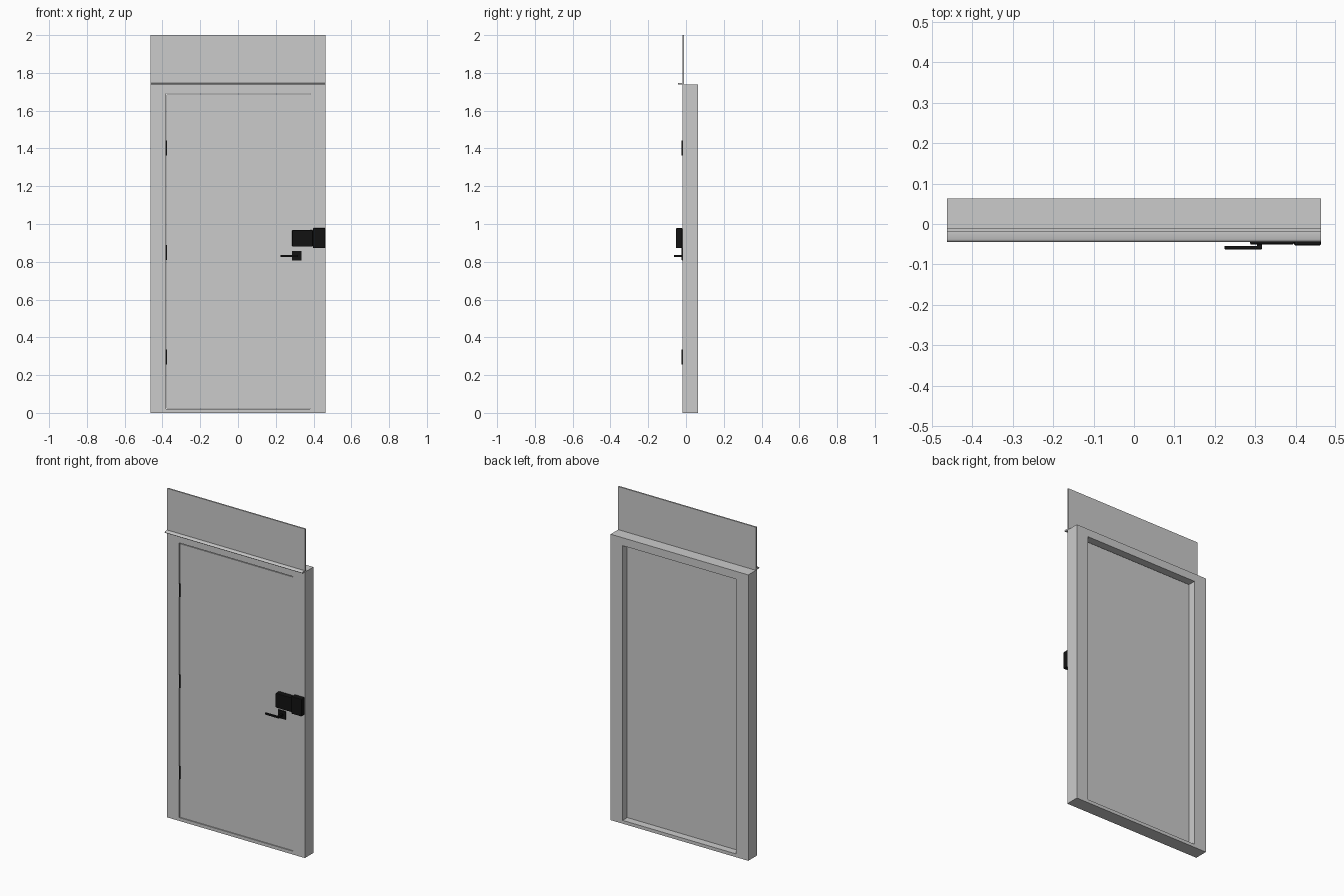
import bpy, bmesh
from math import radians

if "Cube" in bpy.data.objects:
    bpy.data.objects.remove(bpy.data.objects["Cube"])

black = bpy.data.materials.new("black_metal")
black.diffuse_color = (0.006, 0.006, 0.006, 1)
black.use_nodes = True
black.node_tree.nodes["Principled BSDF"].inputs["Base Color"].default_value = black.diffuse_color


def finish(name, bm, mat=None, bevel=0):
    bmesh.ops.recalc_face_normals(bm, faces=bm.faces)
    me = bpy.data.meshes.new(name)
    bm.to_mesh(me)
    bm.free()
    ob = bpy.data.objects.new(name, me)
    bpy.context.collection.objects.link(ob)
    if mat:
        me.materials.append(mat)
    if bevel:
        m = ob.modifiers.new("bevel", 'BEVEL')
        m.width, m.segments = bevel, 2
    return ob


def box(name, x, y, z, mat=None, bevel=0):
    bm = bmesh.new()
    bmesh.ops.create_cube(bm, size=1)
    for v in bm.verts:
        v.co = [r[0] if c < 0 else r[1] for c, r in zip(v.co, (x, y, z))]
    return finish(name, bm, mat, bevel)


def prism(name, profile, x0, x1):
    # extrude a (y, z) profile along x
    bm = bmesh.new()
    f = bm.faces.new([bm.verts.new((x0, y, z)) for y, z in profile])
    ext = bmesh.ops.extrude_face_region(bm, geom=[f])
    for v in ext["geom"]:
        if isinstance(v, bmesh.types.BMVert):
            v.co.x = x1
    return finish(name, bm)


W, TOP = 0.463, 1.738
FRONT, BACK = -0.019, 0.063
OX, OZ0, OZ1 = 0.382, 0.02, 1.69

# door frame: rectangular ring, one solid
bm = bmesh.new()
outer = [(-W, 0), (W, 0), (W, TOP), (-W, TOP)]
inner = [(-OX, OZ0), (OX, OZ0), (OX, OZ1), (-OX, OZ1)]
rings = [[bm.verts.new((x, y, z)) for x, z in pts]
         for pts, y in ((outer, FRONT), (inner, FRONT), (inner, BACK), (outer, BACK))]
for a, b in zip(rings, rings[1:] + rings[:1]):
    for i in range(4):
        j = (i + 1) % 4
        bm.faces.new((a[i], a[j], b[j], b[i]))
finish("door_frame", bm)

# door leaf, slightly recessed in front with a narrow gap
box("door_leaf", (-OX + 0.004, OX - 0.002), (FRONT + 0.003, 0.022), (OZ0 + 0.002, OZ1 - 0.005))

# panel above the frame
box("top_panel", (-W, W), (FRONT, -0.010), (TOP, 2.0))

# drip rail with small rounded lip
prism("drip_rail", [(FRONT, 1.738), (-0.038, 1.738), (-0.042, 1.739), (-0.044, 1.742),
                    (-0.042, 1.745), (-0.038, 1.747), (FRONT, 1.747)], -W, W)

# hinges
for i, z in enumerate((0.295, 0.85, 1.403)):
    bm = bmesh.new()
    bmesh.ops.create_cone(bm, cap_ends=True, segments=12, radius1=0.005, radius2=0.005, depth=0.08)
    bmesh.ops.translate(bm, verts=bm.verts, vec=(-0.380, -0.0175, z))
    ob = finish(f"hinge_{i + 1}", bm, black)

# lock case on the leaf and its keeper on the frame
box("lock_case", (0.287, 0.396), (-0.051, FRONT + 0.003), (0.880, 0.968), black, 0.004)
box("lock_keeper", (0.396, W), (-0.053, FRONT), (0.872, 0.978), black, 0.004)

# lever handle
box("handle_plate", (0.285, 0.335), (-0.022, FRONT + 0.003), (0.807, 0.856), black)
box("handle_stem", (0.304, 0.317), (-0.058, -0.020), (0.825, 0.837), black)
box("handle_lever", (0.224, 0.317), (-0.063, -0.054), (0.825, 0.837), black, 0.002)

# smooth the round parts only
for ob in bpy.data.objects:
    ob.select_set(ob.name.startswith(("hinge", "drip")))
bpy.context.view_layer.objects.active = bpy.data.objects["hinge_1"]
bpy.ops.object.shade_smooth_by_angle(angle=radians(40))
